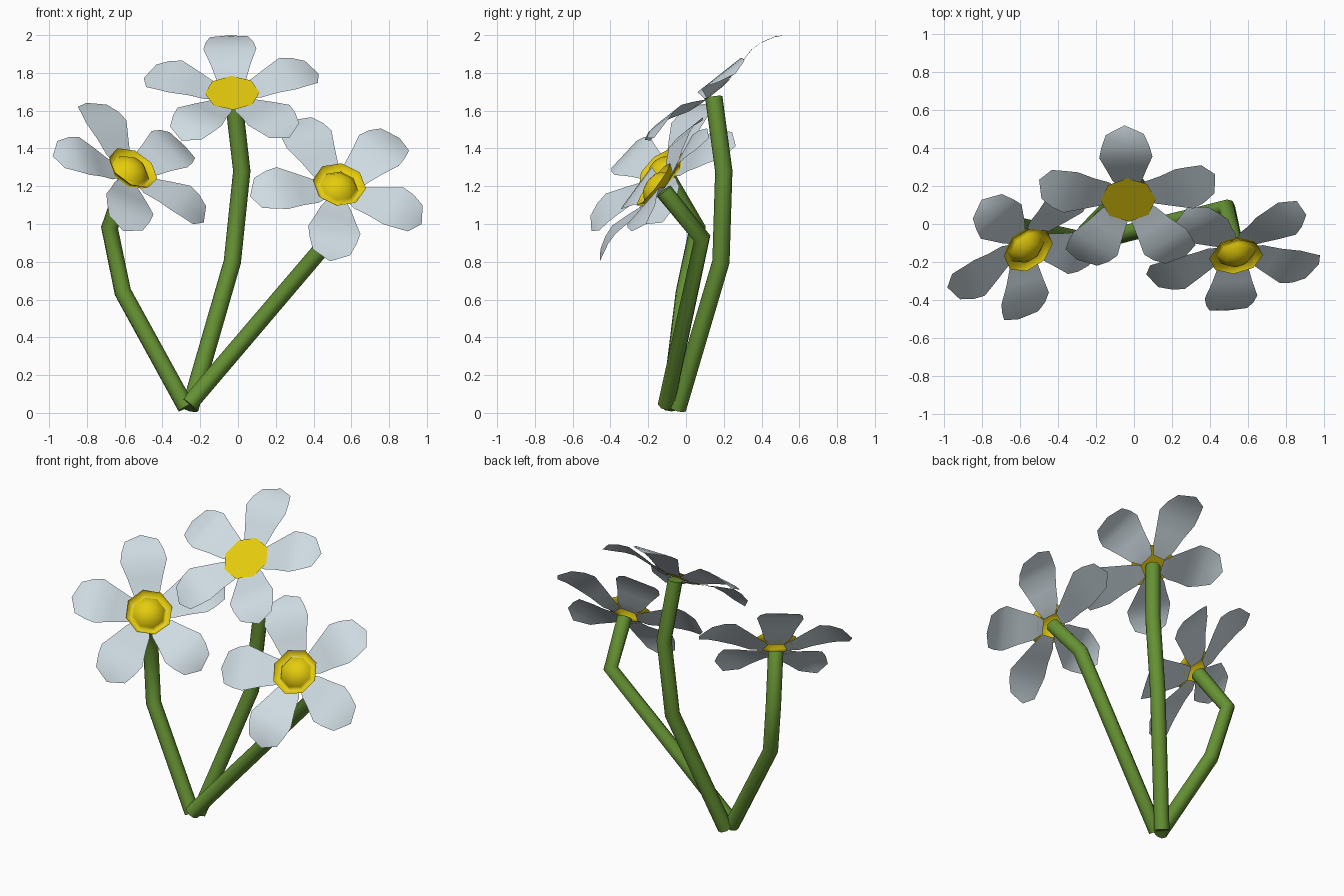
import bpy, bmesh, math
from mathutils import Vector, Matrix

if "Cube" in bpy.data.objects:
    bpy.data.objects.remove(bpy.data.objects["Cube"])


def material(name, rgb):
    m = bpy.data.materials.new(name)
    m.diffuse_color = (*rgb, 1)
    m.use_nodes = True
    m.node_tree.nodes["Principled BSDF"].inputs["Base Color"].default_value = m.diffuse_color
    return m


WHITE = material("pale_petal", (0.62, 0.71, 0.76))
YELLOW = material("yellow", (0.78, 0.60, 0.004))
GREEN = material("stem_green", (0.13, 0.285, 0.033))


def finish(bm, name, mat, frame=None):
    mesh = bpy.data.meshes.new(name)
    bm.to_mesh(mesh)
    bm.free()
    if frame:
        mesh.transform(frame)
    mesh.materials.append(mat)
    for p in mesh.polygons:
        p.use_smooth = True
    ob = bpy.data.objects.new(name, mesh)
    bpy.context.collection.objects.link(ob)
    return ob


def flower_frame(center, normal, tip):
    """Local x points along the first petal, local z out of the flower."""
    z = Vector(normal).normalized()
    x = Vector(tip) - Vector(center)
    x = (x - z * x.dot(z)).normalized()
    y = z.cross(x)
    m = Matrix((x, y, z)).transposed().to_4x4()
    m.translation = center
    return m


# petal rows: distance from centre, half width, height
PETAL = [(0.065, 0.045, -0.002), (0.13, 0.08, 0.006), (0.22, 0.106, 0.034),
         (0.32, 0.140, 0.058), (0.385, 0.127, 0.053), (0.455, 0.10, 0.034)]
PETAL_TIP = (0.497, 0.010)


def petals(name, frame, side, far):
    """Five petals; side and far scale the petals away from the first."""
    bm = bmesh.new()
    for i, size in enumerate((1, side, far, far, side)):
        rot = Matrix.Rotation(i * math.tau / 5, 3, 'Z')
        rows = [[bm.verts.new(rot @ Vector((r * size, s * w, h)))
                 for s in (-1, 0, 1)] for r, w, h in PETAL]
        for a, b in zip(rows, rows[1:]):
            for k in (0, 1):
                bm.faces.new((a[k], b[k], b[k + 1], a[k + 1]))
        # pointed end
        tip = bm.verts.new(rot @ Vector((PETAL_TIP[0] * size, 0, PETAL_TIP[1])))
        for k in (0, 1):
            bm.faces.new((rows[-1][k], tip, rows[-1][k + 1]))
    finish(bm, name, WHITE, frame)


def lathe(name, profile, frame, sides=8):
    """Revolve a rim-to-axis profile; the last point lies on the axis."""
    bm = bmesh.new()
    rings = [[bm.verts.new((r * math.cos(k * math.tau / sides),
                            r * math.sin(k * math.tau / sides), h))
              for k in range(sides)] for r, h in profile[:-1]]
    top = bm.verts.new((0, 0, profile[-1][1]))
    for a, b in zip(rings, rings[1:]):
        for k in range(sides):
            j = (k + 1) % sides
            bm.faces.new((a[k], a[j], b[j], b[k]))
    for k in range(sides):
        bm.faces.new((rings[-1][k], rings[-1][(k + 1) % sides], top))
    finish(bm, name, YELLOW, frame)


def stem(name, points, radius=0.046):
    cu = bpy.data.curves.new(name, 'CURVE')
    cu.dimensions = '3D'
    cu.bevel_depth = radius
    cu.bevel_resolution = 2
    cu.use_fill_caps = True
    sp = cu.splines.new('POLY')
    sp.points.add(len(points) - 1)
    for p, co in zip(sp.points, points):
        p.co = (*co, 1)
    tmp = bpy.data.objects.new(name + "_path", cu)
    bpy.context.collection.objects.link(tmp)
    bpy.context.view_layer.update()
    mesh = bpy.data.meshes.new_from_object(
        tmp.evaluated_get(bpy.context.evaluated_depsgraph_get()))
    bpy.data.objects.remove(tmp)
    bm = bmesh.new()
    bm.from_mesh(mesh)
    for e in bm.edges:      # keep the end caps sharp
        if len(e.link_faces) == 2 and e.calc_face_angle(0) > 1.2:
            e.smooth = False
    finish(bm, name, GREEN)


DISC = [(0.145, 0.014), (0, 0.014)]
CUP = [(0.143, 0.045), (0.113, 0.002), (0.096, 0.032), (0.058, 0.068), (0, 0.08)]

# name, centre, facing, first petal tip, petal scales, centre profile, stem path
FLOWERS = [
    ("top", (-0.03, 0.135, 1.683), (0, -0.62, 0.785), (-0.05, 0.52, 2.0),
     (0.98, 0.975), DISC,
     [(-0.255, -0.045, 0.021), (-0.03, 0.185, 0.8), (0.02, 0.2, 1.28),
      (-0.025, 0.147, 1.672)]),
    ("left", (-0.575, -0.11, 1.268), (0.45, -0.59, 0.675), (-0.58, -0.49, 1.03),
     (0.95, 1.0), CUP,
     [(-0.275, -0.085, 0.03), (-0.61, -0.01, 0.64), (-0.68, 0.06, 0.98),
      (-0.585, -0.1, 1.25)]),
    ("right", (0.53, -0.138, 1.183), (0.144, -0.78, 0.608), (0.49, -0.45, 0.82),
     (0.975, 1.0), CUP,
     [(-0.26, -0.105, 0.045), (0.49, 0.085, 0.925), (0.53, -0.118, 1.175)]),
]

for name, center, facing, tip, scales, profile, path in FLOWERS:
    frame = flower_frame(center, facing, tip)
    petals(name + "_petals", frame, *scales)
    lathe(name + "_flower_centre", profile, frame)
    stem(name + "_stem", path)
